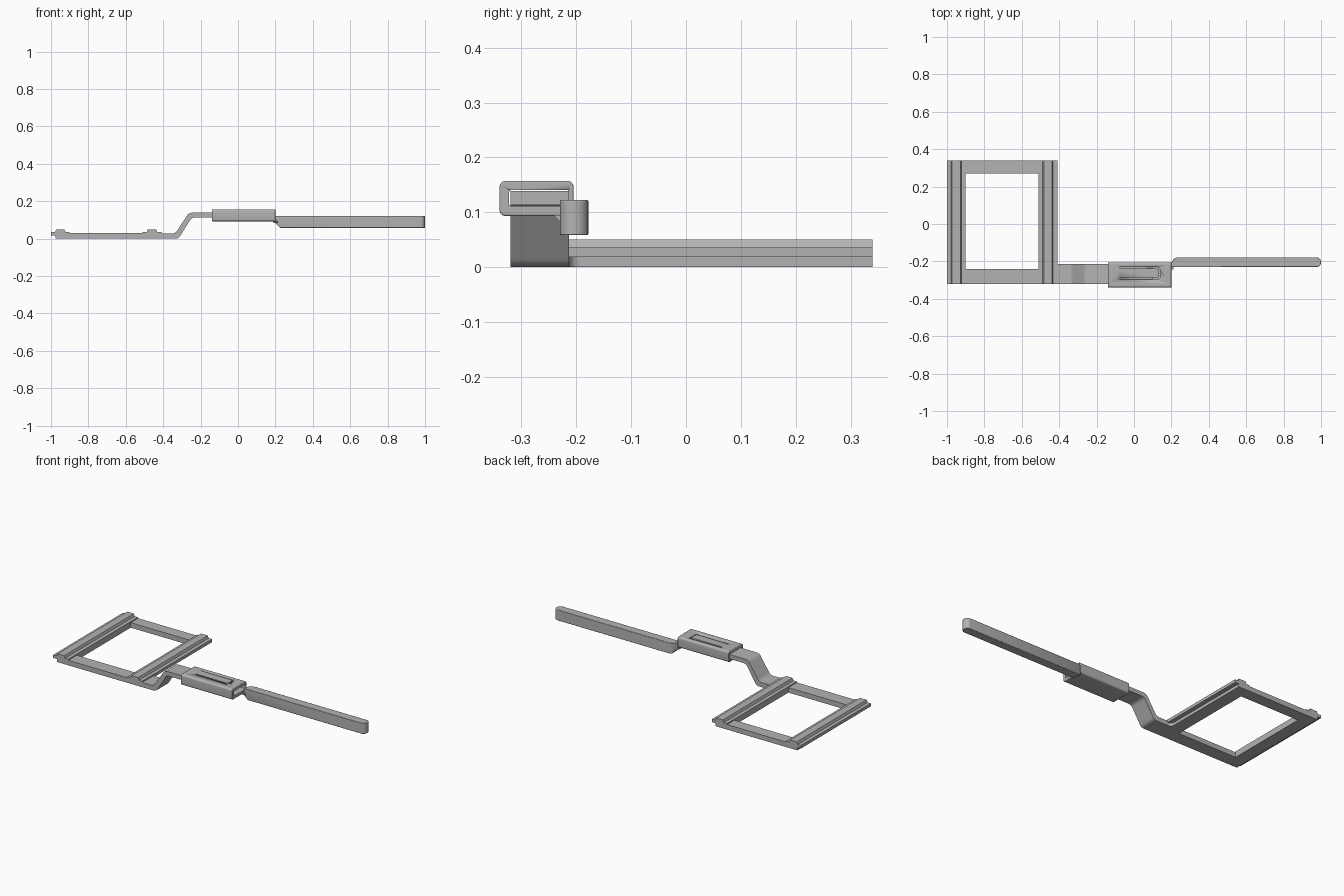
import bpy, bmesh, math
from mathutils import Vector

if "Cube" in bpy.data.objects:
    bpy.data.objects.remove(bpy.data.objects["Cube"])

grey = bpy.data.materials.new("plain grey")
grey.diffuse_color = (0.45, 0.45, 0.45, 1)
grey.use_nodes = True
grey.node_tree.nodes["Principled BSDF"].inputs["Base Color"].default_value = grey.diffuse_color


def prism(name, pts, axis, lo, hi, smooth=True):
    """Extrude a 2D outline along an axis; outline is (y,z), (x,z) or (x,y)."""
    place = {"x": lambda a, b, t: (t, a, b),
             "y": lambda a, b, t: (a, t, b),
             "z": lambda a, b, t: (a, b, t)}[axis]
    bm = bmesh.new()
    base = bm.faces.new([bm.verts.new(place(a, b, lo)) for a, b in pts])
    ext = bmesh.ops.extrude_face_region(bm, geom=[base])
    move = Vector(place(0, 0, hi - lo))
    bmesh.ops.translate(bm, vec=move, verts=[v for v in ext["geom"] if isinstance(v, bmesh.types.BMVert)])
    bmesh.ops.recalc_face_normals(bm, faces=bm.faces)
    me = bpy.data.meshes.new(name)
    bm.to_mesh(me)
    bm.free()
    me.materials.append(grey)
    ob = bpy.data.objects.new(name, me)
    bpy.context.collection.objects.link(ob)
    if smooth:
        bpy.ops.object.select_all(action="DESELECT")
        ob.select_set(True)
        bpy.context.view_layer.objects.active = ob
        bpy.ops.object.shade_smooth_by_angle(angle=math.radians(30))
    return ob


def arc(cx, cy, r, a0, a1, n=6):
    return [(cx + r * math.cos(math.radians(a0 + (a1 - a0) * i / n)),
             cy + r * math.sin(math.radians(a0 + (a1 - a0) * i / n))) for i in range(n + 1)]


def rounded_rect(a0, b0, a1, b1, r):
    return (arc(a1 - r, b1 - r, r, 0, 90) + arc(a0 + r, b1 - r, r, 90, 180)
            + arc(a0 + r, b0 + r, r, 180, 270) + arc(a1 - r, b0 + r, r, 270, 360))


def bend(p, c, q, d, n=5):
    """Round a corner c between p and q over distance d."""
    p, c, q = Vector(p), Vector(c), Vector(q)
    a, b = c + (p - c).normalized() * d, c + (q - c).normalized() * d
    return [tuple(a * (1 - t) ** 2 + c * 2 * t * (1 - t) + b * t * t)
            for t in (i / n for i in range(n + 1))]


def cut(ob, cutter):
    cutter.hide_render = True
    cutter.display_type = "WIRE"
    m = ob.modifiers.new("cut", "BOOLEAN")
    m.operation, m.solver, m.object = "DIFFERENCE", "EXACT", cutter


def bevel(ob, width):
    m = ob.modifiers.new("bevel", "BEVEL")
    m.width, m.segments, m.limit_method = width, 2, "ANGLE"
    m.angle_limit = math.radians(50)


Y0, Y1 = -0.32, 0.34

# Two ridged rails with an undercut lip on the outer side
half = [(-0.05, 0.018), (-0.05, 0.036), (-0.028, 0.036), (-0.022, 0.05),
        (0.022, 0.05), (0.028, 0.036), (0.05, 0.036), (0.05, 0), (-0.025, 0), (-0.025, 0.018)]
for name, cx, side in (("left_rail", -0.95, 1), ("right_rail", -0.46, -1)):
    prism(name, [(cx + side * x, z) for x, z in half], "y", Y0, Y1, False)

# Cross bars joining the rails
for name, a, b in (("front_crossbar", Y0, -0.24), ("back_crossbar", 0.27, Y1)):
    prism(name, [(-0.90, 0), (-0.51, 0), (-0.51, 0.03), (-0.90, 0.03)], "y", a, b, False)

# Cranked flat arm rising into the sleeve
low = [(-0.45, 0), (-0.318, 0), (-0.248, 0.113), (0.10, 0.113)]
top = [(0.10, 0.139), (-0.262, 0.139), (-0.335, 0.028), (-0.45, 0.028)]
outline = []
for p in (low, top):
    outline += [p[0]] + bend(*p[0:3], 0.018) + bend(*p[1:4], 0.018) + [p[3]]
prism("cranked_arm", outline, "y", Y0, -0.213)

# Small fillet between arm and rail
prism("arm_fillet", [(-0.436, -0.215), (-0.415, -0.215)]
      + arc(-0.415, -0.193, 0.020, 270, 180) + [(-0.436, -0.193)], "z", 0, 0.018)

# Hollow sleeve with a spring tongue slot in its top
sleeve = prism("sleeve", rounded_rect(-0.34, 0.093, -0.205, 0.157, 0.011), "x", -0.14, 0.20)
bevel(sleeve, 0.003)
cut(sleeve, prism("sleeve_hole_cutter", rounded_rect(-0.323, 0.1115, -0.212, 0.1405, 0.005), "x", -0.2, 0.3))
slot = ([(-0.075, -0.298)] + arc(0.118, -0.273, 0.025, -90, 0) + arc(0.118, -0.255, 0.025, 0, 90)
        + [(-0.075, -0.230), (-0.075, -0.239)]
        + arc(0.118, -0.255, 0.016, 90, 0) + arc(0.118, -0.273, 0.016, 0, -90) + [(-0.075, -0.289)])
cut(sleeve, prism("tongue_slot_cutter", slot, "z", 0.125, 0.18))

# Long handle bar with a rounded tip
bar = ([(0.200, -0.230)] + arc(0.975, -0.205, 0.025, -90, 0) + arc(0.975, -0.203, 0.025, 0, 90)
       + [(0.228, -0.178), (0.213, -0.186), (0.200, -0.206)])
handle = prism("handle", bar, "z", 0.058, 0.122)
cut(handle, prism("handle_slope_cutter", [(0.15, 0.04), (0.235, 0.04), (0.222, 0.06), (0.190, 0.092), (0.15, 0.092)],
                  "y", -0.3, -0.1, False))
bevel(handle, 0.003)

# Gusset under the sleeve corner
prism("handle_gusset", [(-0.242, 0.095), (-0.230, 0.083), (-0.207, 0.083), (-0.207, 0.095)], "x", 0.19, 0.21, False)
